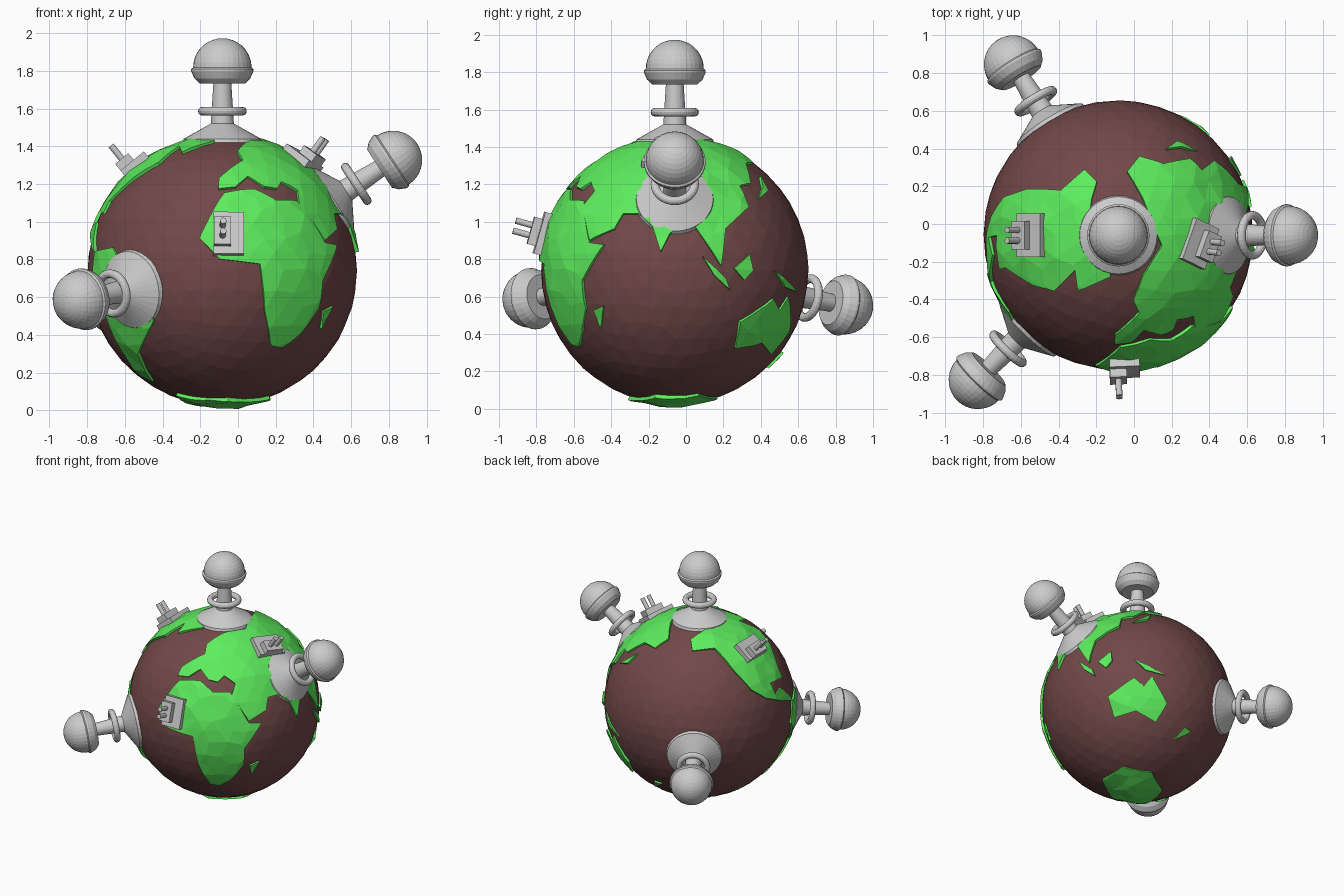
import bpy, bmesh, math, random
from mathutils import Vector, Matrix

if "Cube" in bpy.data.objects:
    bpy.data.objects.remove(bpy.data.objects["Cube"])

C = Vector((-0.083, -0.06, 0.738))   # globe centre
R_SEA, R_LAND = 0.715, 0.73
LON0 = -7                            # longitude facing the front


def material(name, rgb):
    m = bpy.data.materials.new(name)
    m.diffuse_color = (*rgb, 1)
    m.use_nodes = True
    m.node_tree.nodes["Principled BSDF"].inputs["Base Color"].default_value = m.diffuse_color
    return m


GREEN = material("green", (0.11, 0.85, 0.11))
BROWN = material("brown", (0.17, 0.065, 0.065))


def finish(bm, name, matrix, mat=None):
    bmesh.ops.recalc_face_normals(bm, faces=bm.faces[:])
    me = bpy.data.meshes.new(name)
    bm.to_mesh(me)
    bm.free()
    ob = bpy.data.objects.new(name, me)
    ob.matrix_world = matrix
    bpy.context.collection.objects.link(ob)
    if mat:
        me.materials.append(mat)
    return ob


def rough_sphere(radius, rise, slide, seed):
    """Icosphere with slightly scattered vertices for an uneven low-poly look."""
    rnd = random.Random(seed)
    bm = bmesh.new()
    bmesh.ops.create_icosphere(bm, subdivisions=4, radius=1)
    for v in bm.verts:
        j = Vector([rnd.uniform(-slide, slide) for _ in range(3)])
        v.co = (v.co + j).normalized() * (radius + rnd.uniform(-rise, rise))
    return bm


def on_sphere(lon, lat):
    a, b = math.radians(lon - LON0), math.radians(lat)
    return Vector((math.sin(a) * math.cos(b), -math.cos(a) * math.cos(b), math.sin(b)))


def inside(p, poly):
    """Spherical winding test."""
    total = 0
    for a, b in zip(poly, poly[1:] + poly[:1]):
        ta, tb = a - p * a.dot(p), b - p * b.dot(p)
        total += math.atan2(p.dot(ta.cross(tb)), ta.dot(tb))
    return abs(total) > 3 and p.dot(sum(poly, Vector())) > 0


def land(name, outline):
    """Cut a raised patch of the sphere along a (longitude, latitude) outline."""
    poly = [on_sphere(*q) for q in outline]
    bm = rough_sphere(R_LAND, 0.007, 0.022, 4)
    for a, b in zip(poly, poly[1:] + poly[:1]):
        mid, reach = (a + b).normalized(), a.angle(b) / 2 + 0.1
        near = [f for f in bm.faces if f.calc_center_median().angle(mid) < reach]
        geom = set(near)
        for f in near:
            geom.update(f.edges)
            geom.update(f.verts)
        bmesh.ops.bisect_plane(bm, geom=list(geom), dist=1e-5,
                               plane_co=(0, 0, 0), plane_no=a.cross(b).normalized())
    out = [f for f in bm.faces if not inside(f.calc_center_median().normalized(), poly)]
    bmesh.ops.delete(bm, geom=out, context='FACES')
    # coast wall down into the sea
    rim = [e for e in bm.edges if e.is_boundary]
    new = bmesh.ops.extrude_edge_only(bm, edges=rim)["geom"]
    for v in new:
        if isinstance(v, bmesh.types.BMVert):
            v.co = v.co.normalized() * 0.695
    finish(bm, "land_" + name, Matrix.Translation(C), GREEN)


# ---- globe ----
finish(rough_sphere(R_SEA, 0.001, 0.02, 9), "sea_globe", Matrix.Translation(C), BROWN)

land("africa", [(-6, 35), (10, 37), (20, 31), (32, 31), (43, 12), (51, 11), (40, -4),
                (40, -16), (33, -27), (25, -34), (18, -33), (12, -17), (9, 3), (-8, 5),
                (-17, 14), (-10, 29)])
land("eurasia", [(-9, 37), (0, 38), (8, 44), (16, 38), (23, 37), (28, 41), (36, 36),
                 (33, 29), (43, 13), (55, 18), (58, 25), (66, 25), (73, 19), (77, 8),
                 (81, 16), (90, 22), (98, 10), (103, 2), (106, 18), (121, 28), (121, 39),
                 (130, 40), (141, 52), (158, 53), (165, 62), (140, 71), (100, 75),
                 (70, 71), (25, 70), (6, 61), (8, 54), (-9, 43)])
land("north_america", [(-165, 65), (-150, 71), (-95, 77), (-70, 82), (-30, 83), (-18, 72),
                       (-43, 60), (-58, 66), (-56, 52), (-67, 44), (-81, 31), (-81, 25),
                       (-97, 27), (-96, 19), (-88, 21), (-77, 8), (-92, 14), (-105, 20),
                       (-115, 28), (-124, 42), (-135, 58), (-160, 57)])
land("south_america", [(-77, 8), (-62, 10), (-50, 0), (-35, -6), (-40, -22), (-57, -37),
                       (-67, -54), (-74, -50), (-71, -20), (-81, -5)])
land("australia", [(114, -22), (131, -12), (137, -17), (142, -11), (153, -26), (147, -38),
                   (132, -32), (116, -35)])
land("antarctica", [(-60, -65), (0, -70), (60, -68), (110, -67), (160, -71), (-130, -75)])

# small islands
for i, isle in enumerate([[(44, -17), (50, -15), (46, -25)],
                          [(109, 1), (117, 7), (118, 0), (114, -4)],
                          [(95, 6), (105, -3), (107, -8), (100, -2)],
                          [(131, 0), (150, -9), (138, -7)],
                          [(130, 32), (141, 36), (144, 44), (138, 38)],
                          [(166, -46), (178, -38), (172, -37)]]):
    land(f"island_{i}", isle)


# ---- turrets ----
def lathe(name, profile, matrix, closed=False):
    bm = bmesh.new()
    vs = [bm.verts.new((r, 0, z)) for r, z in profile]
    pairs = list(zip(vs, vs[1:])) + ([(vs[-1], vs[0])] if closed else [])
    es = [bm.edges.new(p) for p in pairs]
    bmesh.ops.spin(bm, geom=vs + es, axis=(0, 0, 1), cent=(0, 0, 0),
                   angle=math.tau, steps=32)
    bmesh.ops.remove_doubles(bm, verts=bm.verts[:], dist=1e-4)
    return finish(bm, name, matrix)


def arc(cr, cz, r, a0, a1, n):
    return [(cr + r * math.cos(math.radians(a0 + (a1 - a0) * k / n)),
             cz + r * math.sin(math.radians(a0 + (a1 - a0) * k / n))) for k in range(n + 1)]


BASE = [(0, 0.66), (0.215, 0.67), (0.205, 0.702), (0.062, 0.782), (0, 0.782)]
STEM = [(0, 0.77), (0.062, 0.77), (0.047, 1.005), (0, 1.005)]
RING = arc(0.106, 0.848, 0.023, 0, 330, 11)
HEAD = ([(0, 0.995), (0.12, 0.995), (0.148, 1.022), (0.165, 1.06), (0.165, 1.072)]
        + arc(0, 1.08, 0.155, 0, 90, 9))

for place, d in {"top": (0, 0, 1), "right": (0.838, 0, 0.546),
                 "front_left": (-0.69, -0.71, -0.14),
                 "back_left": (-0.517, 0.839, -0.172)}.items():
    m = Matrix.Translation(C) @ Vector(d).to_track_quat('Z', 'Y').to_matrix().to_4x4()
    lathe(f"turret_base_{place}", BASE, m)
    lathe(f"turret_stem_{place}", STEM, m)
    lathe(f"turret_ring_{place}", RING, m, True)
    lathe(f"turret_head_{place}", HEAD, m)


# ---- gun emplacements ----
def box(bm, lo, hi):
    lo, hi = Vector(lo), Vector(hi)
    mat = Matrix.Translation((lo + hi) / 2) @ Matrix.Diagonal((*(hi - lo), 1))
    bmesh.ops.create_cube(bm, size=1, matrix=mat)


for place, n, u in [("front", (0.045, -0.96, 0.27), (1, 0, 0)),
                    ("left", (-0.63, 0, 0.77), (0.77, 0, 0.63)),
                    ("right", (0.58, -0.06, 0.81), (-0.74, 0.36, 0.56))]:
    n = Vector(n).normalized()
    u = Vector(u)
    u = (u - n * u.dot(n)).normalized()
    m = Matrix((u, n.cross(u), n)).transposed().to_4x4()
    m = Matrix.Translation(C) @ m
    bm = bmesh.new()
    box(bm, (-0.08, -0.115, 0.69), (0.08, 0.115, 0.755))
    box(bm, (-0.08, -0.075, 0.75), (0.01, 0.075, 0.80))
    finish(bm, f"gun_block_{place}", m)
    bm = bmesh.new()
    for v in (-0.028, 0.028):
        bmesh.ops.create_cone(bm, cap_ends=True, segments=12, radius1=0.017, radius2=0.017,
                              depth=0.11, matrix=Matrix.Translation((-0.035, v, 0.835)))
    finish(bm, f"gun_barrels_{place}", m)
